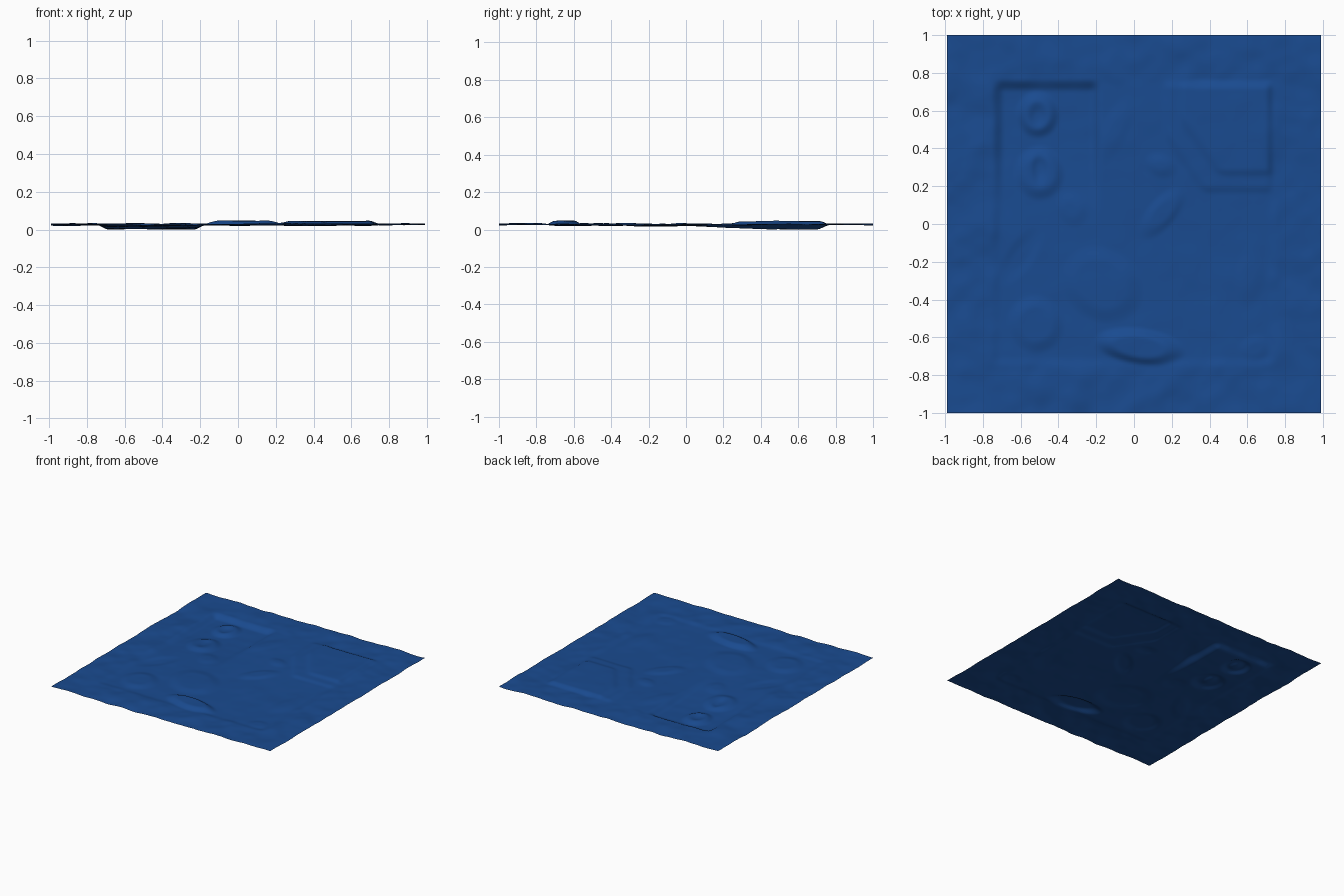
import bpy, bmesh, math
from mathutils import Vector, noise

if "Cube" in bpy.data.objects:
    bpy.data.objects.remove(bpy.data.objects["Cube"])

NX, NY = 160, 160
HX, HY = 0.99, 1.0


def step(a, b, t):
    t = max(0.0, min(1.0, (t - a) / (b - a)))
    return t * t * (3 - 2 * t)


def box(x, y, x0, x1, y0, y1, s=0.03):
    return (step(x0 - s, x0 + s, x) * step(-x1 - s, -x1 + s, -x) *
            step(y0 - s, y0 + s, y) * step(-y1 - s, -y1 + s, -y))


def mound(x, y, cx, cy, rx, ry, deg=0, edge=0.5):
    # flat-topped elliptical bump, 1 in the middle and 0 outside
    a = math.radians(deg)
    dx, dy = x - cx, y - cy
    u = (dx * math.cos(a) + dy * math.sin(a)) / rx
    v = (-dx * math.sin(a) + dy * math.cos(a)) / ry
    return 1 - step(1 - edge, 1.0, math.hypot(u, v))


# centre x, centre y, radius x, radius y, rotation, height, edge softness
MOUNDS = [
    (0.03, -0.65, 0.25, 0.10, -8, 0.026, 0.5),
    (-0.52, -0.53, 0.16, 0.16, 0, 0.012, 0.5),
    (-0.17, -0.32, 0.24, 0.20, -35, 0.011, 0.45),
    (0.15, 0.06, 0.18, 0.08, 50, 0.009, 0.6),
    (0.14, 0.31, 0.10, 0.07, -20, 0.007, 0.8),
    (-0.51, 0.58, 0.12, 0.13, 0, 0.019, 0.5),
    (-0.51, 0.57, 0.055, 0.08, 0, -0.010, 0.8),
    (-0.50, 0.27, 0.14, 0.15, 0, 0.017, 0.5),
    (-0.50, 0.29, 0.05, 0.10, 0, -0.011, 0.8),
    (-0.33, 0.08, 0.09, 0.11, 30, 0.006, 0.7),
    (-0.60, -0.17, 0.08, 0.20, -35, -0.006, 0.7),
    (-0.10, 0.50, 0.08, 0.22, -25, 0.005, 0.8),
    (0.62, -0.25, 0.09, 0.22, -10, 0.005, 0.8),
    (0.64, -0.66, 0.10, 0.08, 20, 0.006, 0.7),
]


def height(x, y):
    inside = box(x, y, -0.73, 0.73, -0.73, 0.74, 0.03)
    # rippled border, calmer inside the square
    n = noise.noise(Vector((x * 5 + y * 2, y * 5 - x * 2, 3.1)))
    n += 0.5 * noise.noise(Vector((x * 11, y * 11, 7.7)))
    z = 0.034 + n * (0.009 * (1 - inside) + 0.003 * inside)
    # sunken corner, deepest at the back and fading forward
    z -= 0.026 * box(x, y, -0.72, -0.20, -2, 0.735, 0.035) * step(-0.1, 0.5, y)
    z -= 0.006 * inside * (1 - step(-0.1, 0.5, y))
    # two-step raised terrace with a cut corner
    for x0, y0, c, h in ((0.27, 0.27, 0.72, 0.009), (0.19, 0.18, 0.52, 0.008)):
        cut = step(-0.03, 0.03, (x * 1.4 + y - c - 0.18) / 1.7)
        z += h * box(x, y, x0 - 0.02, 0.72, y0, 0.74, 0.025) * cut
    for cx, cy, rx, ry, deg, h, e in MOUNDS:
        z += h * mound(x, y, cx, cy, rx, ry, deg, e)
    return max(0.0, min(0.06, z))


# terrain sheet
bm = bmesh.new()
bmesh.ops.create_grid(bm, x_segments=NX, y_segments=NY, size=1)
for v in bm.verts:
    v.co.x *= HX
    v.co.y *= HY
    v.co.z = height(v.co.x, v.co.y)
low = min(v.co.z for v in bm.verts)
for v in bm.verts:
    v.co.z -= low
for f in bm.faces:
    f.smooth = True
mesh = bpy.data.meshes.new("terrain_sheet")
bm.to_mesh(mesh)
bm.free()
sheet = bpy.data.objects.new("terrain_sheet", mesh)
bpy.context.collection.objects.link(sheet)

mat = bpy.data.materials.new("deep_blue")
mat.diffuse_color = (0.01, 0.07, 0.28, 1)
mat.use_nodes = True
mat.node_tree.nodes["Principled BSDF"].inputs["Base Color"].default_value = mat.diffuse_color
mesh.materials.append(mat)
